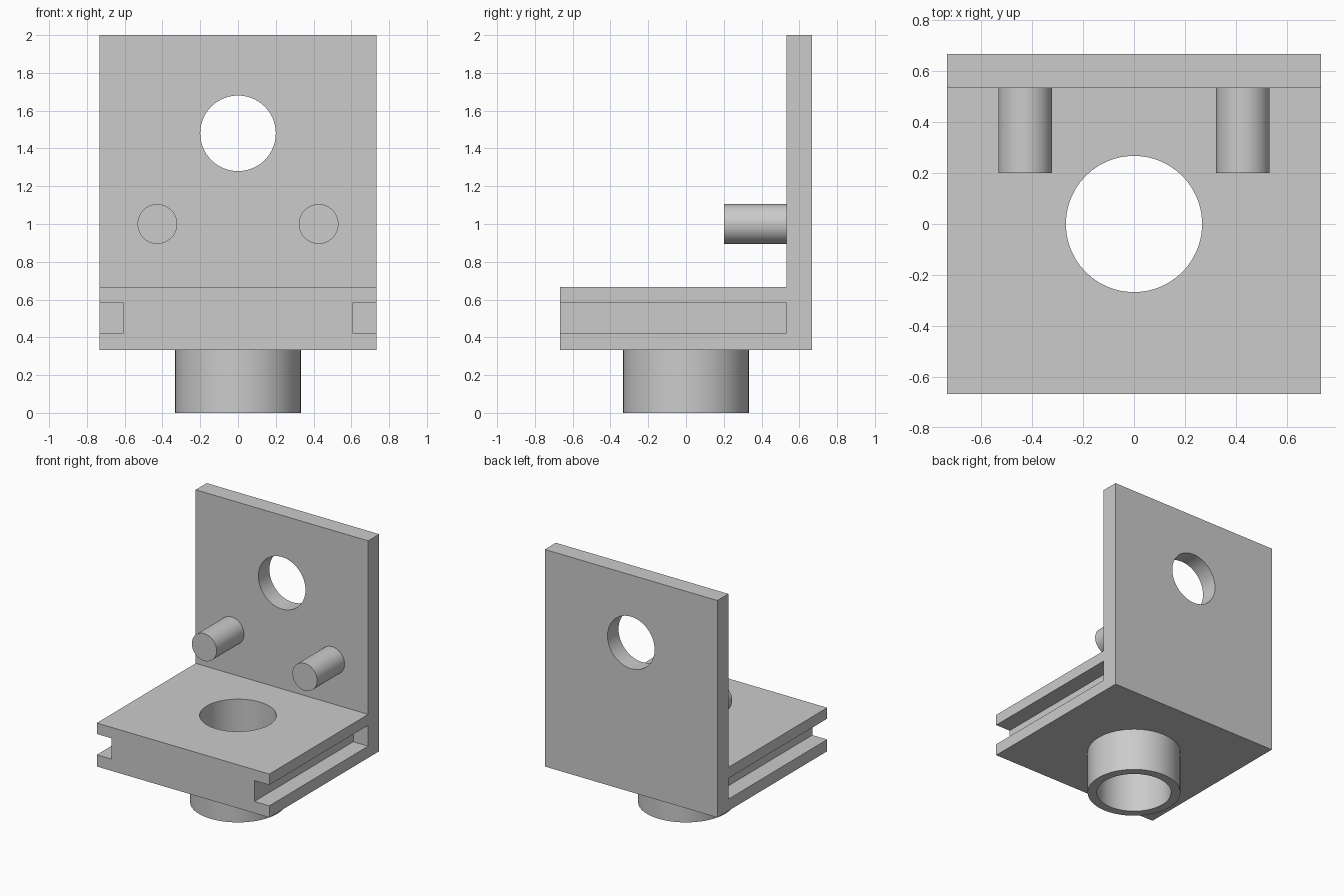
import bpy, bmesh, math
from mathutils import Matrix

if "Cube" in bpy.data.objects:
    bpy.data.objects.remove(bpy.data.objects["Cube"], do_unlink=True)

SEGMENTS = 96
HALF_W, HALF_D = 0.733, 0.667
BASE_Z, DECK_Z, TOP_Z = 0.333, 0.667, 2.0
WALL_Y = 0.533
BORE_R = 0.267

grey = bpy.data.materials.new("plain_grey")
grey.use_nodes = True
colour = (0.6, 0.6, 0.6, 1)
grey.diffuse_color = colour
grey.node_tree.nodes["Principled BSDF"].inputs["Base Color"].default_value = colour


def make_object(name, bm):
    bmesh.ops.recalc_face_normals(bm, faces=bm.faces)
    mesh = bpy.data.meshes.new(name)
    bm.to_mesh(mesh)
    bm.free()
    obj = bpy.data.objects.new(name, mesh)
    bpy.context.collection.objects.link(obj)
    mesh.materials.append(grey)
    return obj


def activate(obj):
    bpy.ops.object.select_all(action='DESELECT')
    obj.select_set(True)
    bpy.context.view_layer.objects.active = obj


def smooth(obj):
    activate(obj)
    bpy.ops.object.shade_smooth_by_angle(angle=math.radians(30))


def cylinder(name, radius, length, centre, along_y=False):
    bm = bmesh.new()
    turn = Matrix.Rotation(math.pi / 2, 4, 'X') if along_y else Matrix()
    bmesh.ops.create_cone(bm, cap_ends=True, segments=SEGMENTS, radius1=radius,
                          radius2=radius, depth=length,
                          matrix=Matrix.Translation(centre) @ turn)
    return make_object(name, bm)


def box(name, low, high):
    bm = bmesh.new()
    bmesh.ops.create_cube(bm, size=1)
    for v in bm.verts:
        v.co = [a if c < 0 else b for c, a, b in zip(v.co, low, high)]
    return make_object(name, bm)


def cut(target, cutter):
    activate(target)
    mod = target.modifiers.new("cut", 'BOOLEAN')
    mod.operation = 'DIFFERENCE'
    mod.solver = 'EXACT'
    mod.object = cutter
    bpy.ops.object.modifier_apply(modifier=mod.name)
    bpy.data.objects.remove(cutter, do_unlink=True)


# L-shaped bracket: side profile extruded across the width
profile = [(-HALF_D, BASE_Z), (HALF_D, BASE_Z), (HALF_D, TOP_Z),
           (WALL_Y, TOP_Z), (WALL_Y, DECK_Z), (-HALF_D, DECK_Z)]
bm = bmesh.new()
side = bm.faces.new([bm.verts.new((-HALF_W, y, z)) for y, z in profile])
extruded = bmesh.ops.extrude_face_region(bm, geom=[side])["geom"]
bmesh.ops.translate(bm, vec=(2 * HALF_W, 0, 0),
                    verts=[g for g in extruded if isinstance(g, bmesh.types.BMVert)])
bracket = make_object("bracket", bm)

# Bore through the deck and round window in the wall
cut(bracket, cylinder("bore_cutter", BORE_R, 1, (0, 0, 0.5)))
cut(bracket, cylinder("window_cutter", 0.2, 0.4, (0, 0.6, 1.48), True))

# Slide grooves along both edges, stopping at the wall
for s in (-1, 1):
    xs = sorted((s * 0.607, s * 0.9))
    cut(bracket, box("groove_cutter", (xs[0], -1, 0.423), (xs[1], WALL_Y, 0.583)))
smooth(bracket)

# Collar under the deck, revolved from its wall section
bm = bmesh.new()
section = [bm.verts.new(p) for p in ((0.333, 0, BASE_Z), (0.333, 0, 0),
                                     (BORE_R, 0, 0), (BORE_R, 0, BASE_Z))]
edges = [bm.edges.new(pair) for pair in zip(section, section[1:])]
bmesh.ops.spin(bm, geom=section + edges, axis=(0, 0, 1), cent=(0, 0, 0),
               angle=math.tau, steps=SEGMENTS, use_merge=True)
bmesh.ops.remove_doubles(bm, verts=bm.verts, dist=0.0001)
smooth(make_object("collar", bm))

# Pair of pegs on the wall
for name, s in (("left_peg", 1), ("right_peg", -1)):
    smooth(cylinder(name, 0.105, 0.353, (s * 0.427, 0.3765, 1.0), True))
